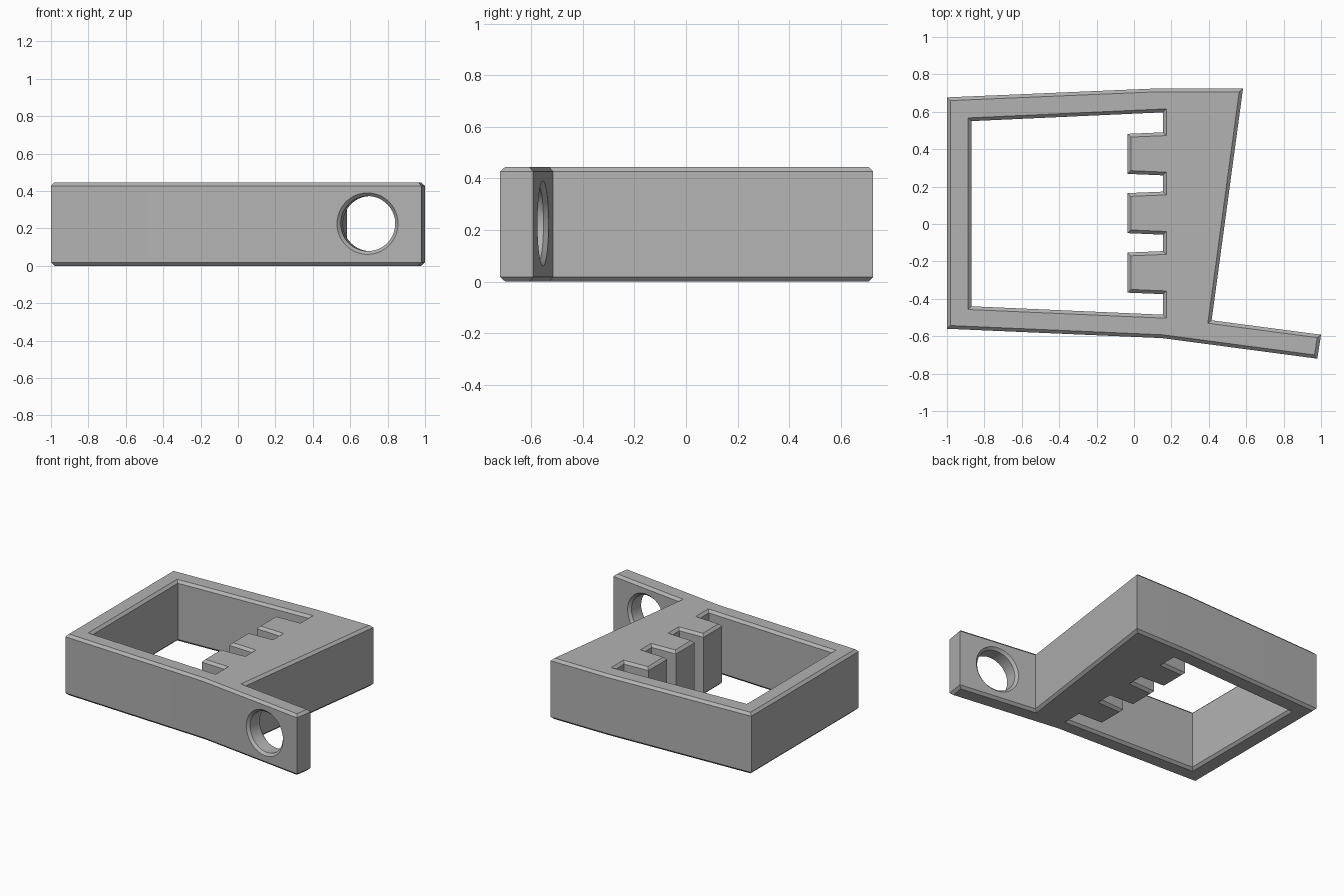
import bpy, bmesh, math
from mathutils import Vector, Matrix

cube = bpy.data.objects.get("Cube")
if cube:
    bpy.data.objects.remove(cube)

HEIGHT = 0.445
CHAMFER = 0.018

grey = bpy.data.materials.new("plain grey")
grey.use_nodes = True
GREY = (0.45, 0.45, 0.45, 1)
grey.diffuse_color = GREY
grey.node_tree.nodes["Principled BSDF"].inputs["Base Color"].default_value = GREY


def inset(points, d):
    """Mitred inward offset of a counter-clockwise outline."""
    result = []
    for i, p in enumerate(points):
        a = (p - points[i - 1]).normalized()
        b = (points[(i + 1) % len(points)] - p).normalized()
        na, nb = Vector((-a.y, a.x)), Vector((-b.y, b.x))
        result.append(p + (na + nb) * d / (1 + na.dot(nb)))
    return result


def loft(name, rings):
    """Closed solid through a stack of equal-length rings."""
    bm = bmesh.new()
    loops = [[bm.verts.new(co) for co in ring] for ring in rings]
    n = len(loops[0])
    for low, high in zip(loops, loops[1:]):
        for i in range(n):
            j = (i + 1) % n
            bm.faces.new((low[i], low[j], high[j], high[i]))
    bm.faces.new(loops[0][::-1])
    bm.faces.new(loops[-1])
    bmesh.ops.recalc_face_normals(bm, faces=bm.faces)
    mesh = bpy.data.meshes.new(name)
    bm.to_mesh(mesh)
    bm.free()
    mesh.materials.append(grey)
    obj = bpy.data.objects.new(name, mesh)
    bpy.context.collection.objects.link(obj)
    return obj


def prism(name, outline, levels):
    """Loft of an outline at (inset, height) levels."""
    points = [Vector(p) for p in outline]
    return loft(name, [[(p.x, p.y, z) for p in inset(points, d)] for d, z in levels])


# Frame outline with the slanted side and the projecting arm
outer = [(-1, -0.56), (0.15, -0.61), (0.98, -0.72), (1, -0.592),
         (0.415, -0.515), (0.583, 0.725), (0.13, 0.725), (-1, 0.677)]
c, h = CHAMFER, HEIGHT
frame = prism("slotted_frame", outer, [(c, 0), (0, c), (0, h - c), (c, h)])

# Window outline, with three tapered teeth along its right side
window = [(-0.87, 0.55), (-0.87, -0.44), (0.155, -0.485)]
for middle in (-0.26, 0.058, 0.375):
    window += [(0.155, middle - 0.115), (-0.035, middle - 0.107),
               (-0.035, middle + 0.107), (0.155, middle + 0.115)]
window.append((0.155, 0.597))
e = 0.02
opening = prism("window_cutter", window,
                [(-c - e, -e), (0, c), (0, h - c), (-c - e, h + e)])

# Round hole through the arm, countersunk on both faces
thickness, radius, sides = 0.13, 0.147, 64
half = thickness / 2
profile = [(radius + c + e, -half - e), (radius, -half + c),
           (radius, half - c), (radius + c + e, half + e)]
bore = loft("hole_cutter", [
    [(r * math.cos(math.tau * i / sides), r * math.sin(math.tau * i / sides), z)
     for i in range(sides)] for r, z in profile])
axis = Vector((0.132, 0.991, 0))
bore.matrix_world = (Matrix.Translation((0.701, -0.618, h / 2 + 0.003))
                     @ axis.to_track_quat('Z', 'Y').to_matrix().to_4x4())

# Cut both openings, then drop the cutters
for cutter in (opening, bore):
    cutter.hide_render = True
    cut = frame.modifiers.new(cutter.name, 'BOOLEAN')
    cut.operation, cut.solver, cut.object = 'DIFFERENCE', 'EXACT', cutter
bpy.context.view_layer.objects.active = frame
frame.select_set(True)
for cutter in (opening, bore):
    bpy.ops.object.modifier_apply(modifier=cutter.name)
    bpy.data.objects.remove(cutter)
bpy.ops.object.shade_smooth_by_angle(angle=math.radians(25))
